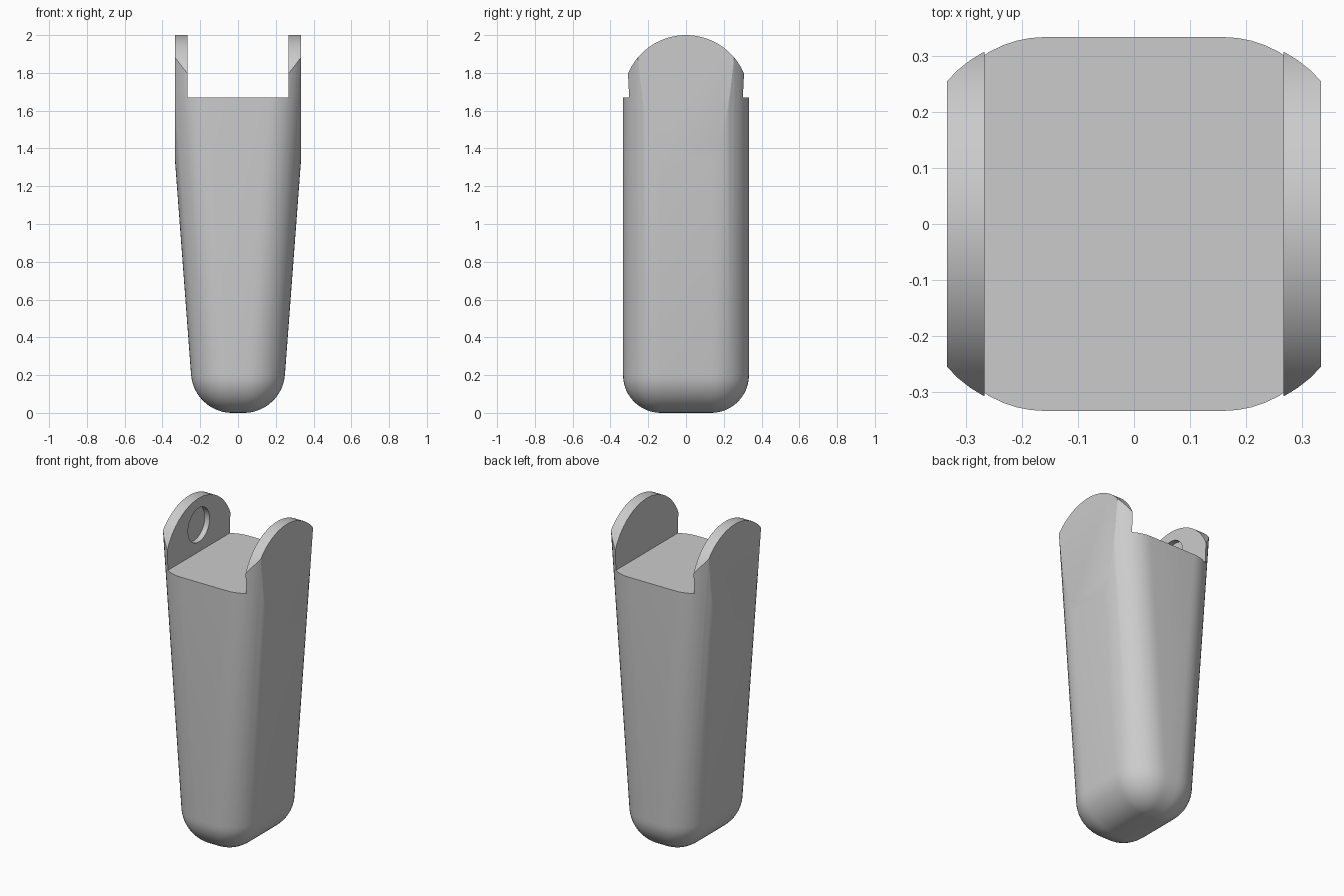
import bpy, bmesh
from math import sin, cos, pi, sqrt

if "Cube" in bpy.data.objects:
    bpy.data.objects.remove(bpy.data.objects["Cube"])

R = 0.2            # corner and bottom rounding
HALF = 1 / 3       # half depth / half width limit
SEG = 12


def make_object(name, bm):
    bmesh.ops.recalc_face_normals(bm, faces=bm.faces)
    me = bpy.data.meshes.new(name)
    bm.to_mesh(me)
    bm.free()
    ob = bpy.data.objects.new(name, me)
    bpy.context.collection.objects.link(ob)
    return ob


def prism(name, yz, x0, x1):
    """Extrude a y-z outline along x."""
    bm = bmesh.new()
    f = bm.faces.new([bm.verts.new((x0, y, z)) for y, z in yz])
    ext = bmesh.ops.extrude_face_region(bm, geom=[f])['geom']
    bmesh.ops.translate(bm, vec=(x1 - x0, 0, 0),
                        verts=[v for v in ext if isinstance(v, bmesh.types.BMVert)])
    return make_object(name, bm)


def ring(bm, z, inset):
    """Rounded rectangle whose width grows with height."""
    hx, hy, r = 0.2333 + 0.075 * z - R, HALF - R, R - inset
    verts = []
    for q, (sx, sy) in enumerate([(1, 1), (-1, 1), (-1, -1), (1, -1)]):
        for i in range(SEG + 1):
            a = q * pi / 2 + i / SEG * pi / 2
            verts.append(bm.verts.new((sx * hx + r * cos(a), sy * hy + r * sin(a), z)))
    return verts


def boolean(ob, cutter, op):
    m = ob.modifiers.new(op, 'BOOLEAN')
    m.operation, m.solver, m.object = op, 'EXACT', cutter
    cutter.hide_render = True
    bpy.context.view_layer.objects.active = ob
    bpy.ops.object.modifier_apply(modifier=m.name)
    bpy.data.objects.remove(cutter)


# Tapered body with rounded corners and bottom
bm = bmesh.new()
rings = [ring(bm, R * (1 - cos(t)), R * (1 - sin(t)))
         for t in [i / SEG * pi / 2 for i in range(SEG + 1)]]
rings.append(ring(bm, 2.1, 0))
for a, b in zip(rings, rings[1:]):
    n = len(a)
    for i in range(n):
        bm.faces.new((a[i], a[(i + 1) % n], b[(i + 1) % n], b[i]))
bm.faces.new(rings[0])
bm.faces.new(rings[-1])
bmesh.ops.remove_doubles(bm, verts=bm.verts, dist=1e-5)
body = make_object("handle_body", bm)

# Slot between the two ears
boolean(body, prism("slot_cutter", [(-.5, 1.67), (.5, 1.67), (.5, 2.3), (-.5, 2.3)],
                    -0.267, 0.267), 'DIFFERENCE')

# Trim the sides flat and the ears to a round top
a0 = 0.1
arc = [(HALF * cos(a), 1.6667 + HALF * sin(a))
       for a in [a0 + i / 40 * (pi - 2 * a0) for i in range(41)]]
z0 = arc[0][1]
outline = [(-.5, -.1), (.5, -.1), (.5, z0)] + arc + [(-.5, z0)]
boolean(body, prism("ear_trim", outline, -HALF, HALF), 'INTERSECT')

# Blind pivot hole on the inner face of the left ear
hole = [(0.105 * cos(i * pi / 20), 1.835 + 0.105 * sin(i * pi / 20)) for i in range(40)]
boolean(body, prism("pivot_hole_cutter", hole, -0.3, -0.2), 'DIFFERENCE')

bpy.ops.object.select_all(action='DESELECT')
body.select_set(True)
bpy.context.view_layer.objects.active = body
bpy.ops.object.shade_smooth_by_angle(angle=0.45)
